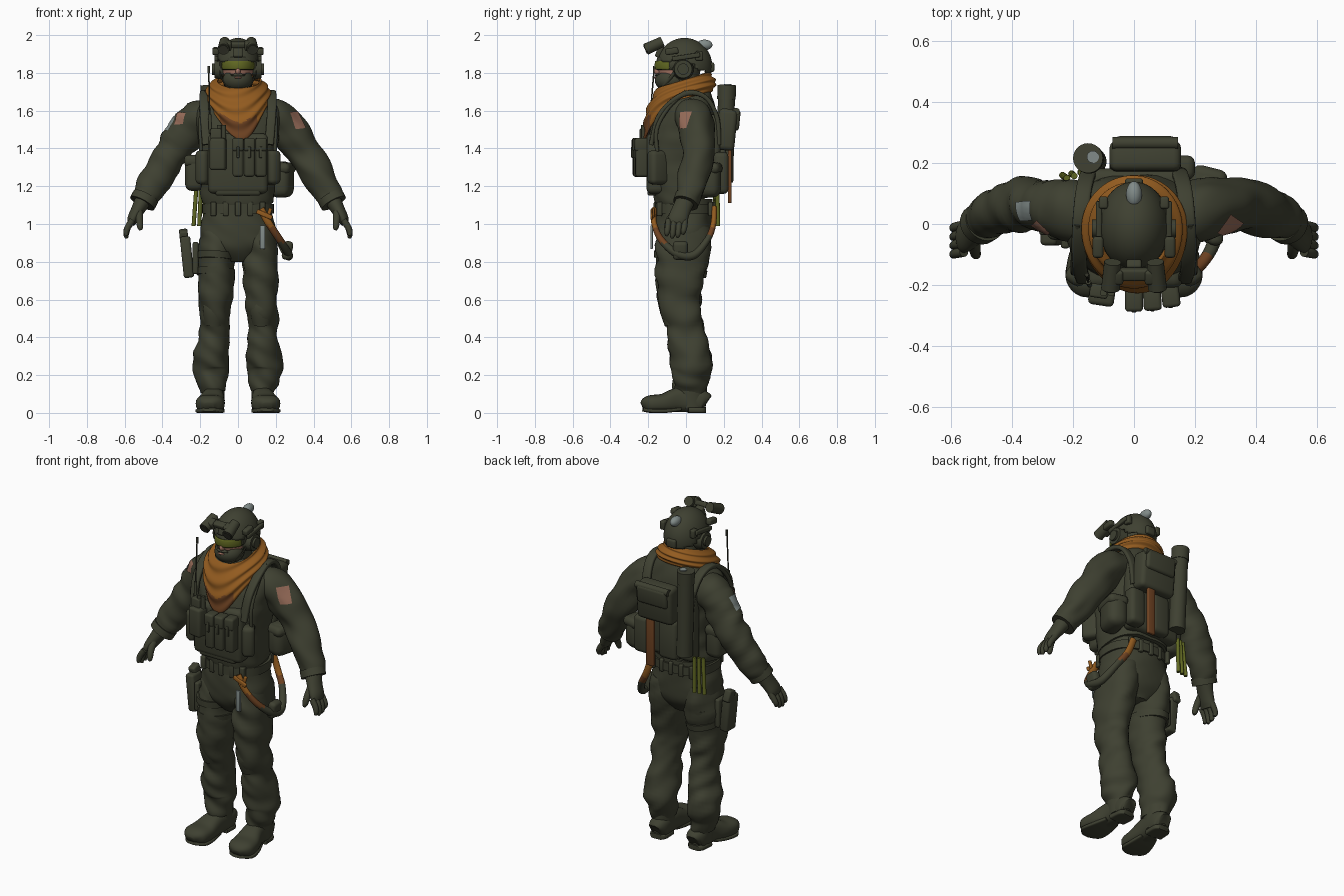
import bpy, bmesh, math
from mathutils import Vector, Matrix, Euler, noise


def material(name, rgb):
    m = bpy.data.materials.new(name)
    m.diffuse_color = (*rgb, 1)
    return m


OLIVE = material("olive cloth", (.049, .052, .031))
DARK = material("dark olive", (.036, .037, .024))
ORANGE = material("orange cloth", (.29, .105, .014))
BROWN = material("brown webbing", (.16, .056, .016))
SKIN = material("skin", (.36, .17, .12))
PATCH = material("faded pink", (.31, .15, .10))
GREEN = material("yellow green", (.12, .14, .016))
GREY = material("pale grey", (.22, .26, .25))


def finish(name, bm, mats, angle=45, rule=None):
    bmesh.ops.recalc_face_normals(bm, faces=bm.faces)
    me = bpy.data.meshes.new(name)
    if rule:
        for f in bm.faces:
            f.material_index = rule(f.calc_center_median())
    bm.to_mesh(me)
    bm.free()
    for m in (mats if isinstance(mats, list) else [mats]):
        me.materials.append(m)
    me.shade_smooth()
    me.set_sharp_from_angle(angle=math.radians(angle))
    ob = bpy.data.objects.new(name, me)
    bpy.context.collection.objects.link(ob)
    return ob


def skin_rings(rings, caps=True):
    bm = bmesh.new()
    vs = [[bm.verts.new(p) for p in r] for r in rings]
    n = len(vs[0])
    for a, b in zip(vs, vs[1:]):
        for k in range(n):
            bm.faces.new((a[k], a[(k + 1) % n], b[(k + 1) % n], b[k]))
    if caps:
        bm.faces.new(vs[0])
        bm.faces.new(vs[-1])
    return bm


def spline(pts, sub):
    P = [Vector(p) for p in pts]
    out = []
    for i in range(len(P) - 1):
        a, b, c, d = P[max(i - 1, 0)], P[i], P[i + 1], P[min(i + 2, len(P) - 1)]
        for k in range(sub):
            t = k / sub
            out.append((b * 2 + (c - a) * t + (a * 2 - b * 5 + c * 4 - d) * t * t
                        + (b * 3 - a - c * 3 + d) * t ** 3) * .5)
    return out + [P[-1]]


def tube(name, pts, mat, up=None, s=1, n=24, sub=6, square=2, folds=0, rule=None):
    """Loft through (x, y, z, side radius, up radius) points."""
    pts = spline([(s * p[0], *p[1:]) for p in pts], sub)
    pos = [Vector(p[:3]) for p in pts]
    if up is None:
        d = pos[-1] - pos[0]
        up = [0, 0, 0]
        up[min(range(3), key=lambda i: abs(d[i]))] = 1
    up = Vector(up)
    rings = []
    for i, p in enumerate(pts):
        t = (pos[min(i + 1, len(pos) - 1)] - pos[max(i - 1, 0)]).normalized()
        side = t.cross(up).normalized()
        nrm = side.cross(t)
        ring = []
        for k in range(n):
            a = 2 * math.pi * k / n
            c, e = math.cos(a), math.sin(a)
            q = 2 / square
            o = side * p[3] * math.copysign(abs(c) ** q, c) + nrm * p[4] * math.copysign(abs(e) ** q, e)
            v = pos[i] + o
            if folds:
                v += o.normalized() * folds * noise.noise(Vector((v.x * 8, v.y * 8, v.z * 14 + v.x * 9)))
            ring.append(v)
        rings.append(ring)
    return finish(name, skin_rings(rings), mat, 50, rule)


def rod(name, a, b, r, mat, s=1, r2=None, n=18):
    return tube(name, [(*a, r, r), (*b, r2 or r, r2 or r)], mat, s=s, n=n, sub=1)


def box(name, c, size, mat=OLIVE, bev=.012, rot=(0, 0, 0), s=1):
    bm = bmesh.new()
    bmesh.ops.create_cube(bm, size=1, matrix=Matrix.Diagonal((*size, 1)))
    bmesh.ops.bevel(bm, geom=bm.edges[:], offset=min(bev, min(size) * .45), segments=3,
                    profile=.5, affect='EDGES')
    rot = Euler((rot[0], s * rot[1], s * rot[2]))
    bm.transform(Matrix.Translation((s * c[0], c[1], c[2])) @ rot.to_matrix().to_4x4())
    return finish(name, bm, mat, 40)


def ball(name, c, r, mat, keep=None, thick=0, rule=None):
    bm = bmesh.new()
    bmesh.ops.create_uvsphere(bm, u_segments=48, v_segments=40, radius=1)
    bm.transform(Matrix.Translation(c) @ Matrix.Diagonal((*r, 1)))
    if keep:
        bmesh.ops.delete(bm, geom=[v for v in bm.verts if not keep(v.co)], context='VERTS')
    ob = finish(name, bm, mat, rule=rule)
    if thick:
        ob.modifiers.new("thickness", 'SOLIDIFY').thickness = thick
    return ob


def patch(name, c, size, normal, target, mat):
    """Thin badge wrapped onto a sleeve."""
    bm = bmesh.new()
    bmesh.ops.create_grid(bm, x_segments=10, y_segments=10, size=.5)
    rot = Vector(normal).to_track_quat('Z', 'Y').to_matrix().to_4x4()
    bm.transform(Matrix.Translation(c) @ rot @ Matrix.Diagonal((*size, 1, 1)))
    w = finish(name, bm, mat).modifiers.new("wrap", 'SHRINKWRAP')
    w.target, w.offset, w.wrap_mode = target, .005, 'OUTSIDE_SURFACE'


Y, X, Z = (0, 1, 0), (1, 0, 0), (0, 0, 1)

# torso: trousers seat, jacket, belt
tube("trousers_seat", [(0, -.012, .8, .07, .085), (0, -.012, .87, .18, .135), (0, -.012, .95, .202, .148),
     (0, -.01, 1.05, .183, .148), (0, -.005, 1.14, .175, .145)], OLIVE, Y, n=40, square=2.4, folds=.008)
tube("jacket", [(0, -.005, 1.12, .186, .155), (0, -.012, 1.17, .194, .162), (0, -.02, 1.28, .194, .168),
     (0, -.02, 1.4, .205, .178), (0, -.005, 1.5, .222, .17), (0, .015, 1.59, .225, .145),
     (0, .025, 1.66, .175, .12), (0, .02, 1.72, .09, .09)], OLIVE, Y, n=48, square=2.5, folds=.012)
tube("belt", [(0, -.008, 1.055, .19, .156), (0, -.008, 1.105, .19, .156)], OLIVE, Y, n=48, sub=2, square=2.4)
for i, x in enumerate((-.13, -.065, 0, .065, .13)):
    box(f"belt_front_loop_{i}", (x, -.156 + abs(x) * .12, 1.08), (.03, .03, .075), OLIVE, .006)
    box(f"belt_back_loop_{i}", (x, .143 - abs(x) * .1, 1.08), (.025, .025, .075), OLIVE, .006)

# limbs, built on both sides
arms = {}
for s, side in ((1, "left"), (-1, "right")):
    tube(side + "_leg", [(.1, -.01, .98, .09, .13), (.113, -.012, .86, .102, .143), (.12, -.033, .72, .096, .126),
         (.124, -.032, .57, .086, .11), (.127, -.005, .47, .08, .095), (.135, .01, .36, .086, .106),
         (.142, .033, .25, .094, .106), (.136, .025, .18, .078, .092), (.13, .02, .11, .06, .08)],
         OLIVE, Y, s, n=32, folds=.02)
    tube(side + "_knee_pad", [(.125, -.078, .62, .05, .045), (.125, -.088, .55, .062, .05),
         (.127, -.068, .47, .05, .045)], OLIVE, Y, s)
    # boots
    tube(side + "_boot_shaft", [(.128, .03, .03, .055, .075), (.13, .025, .12, .06, .078),
         (.132, .025, .2, .065, .08)], OLIVE, Y, s)
    tube(side + "_boot_foot", [(.125, .108, .05, .035, .045), (.125, .08, .062, .054, .06),
         (.13, -.03, .07, .058, .066), (.143, -.12, .052, .074, .05), (.15, -.185, .048, .074, .046),
         (.153, -.215, .043, .056, .037), (.154, -.232, .036, .025, .02)], OLIVE, Z, s, square=2.6)
    tube(side + "_boot_heel", [(.125, .105, .015, .035, .015), (.126, .08, .015, .053, .015),
         (.13, .01, .015, .055, .015)], OLIVE, Z, s, square=5)
    tube(side + "_boot_sole", [(.133, -.03, .02, .05, .01), (.143, -.11, .011, .07, .011),
         (.15, -.185, .011, .074, .011), (.154, -.228, .018, .03, .01)], OLIVE, Z, s, square=5)
    # sleeves and gloves
    arms[side] = tube(side + "_sleeve", [(.13, .03, 1.575, .085, .1), (.215, .045, 1.553, .1, .1),
         (.282, .058, 1.475, .1, .09), (.352, .068, 1.375, .092, .086), (.42, .048, 1.265, .084, .083),
         (.475, .022, 1.17, .073, .07), (.505, 0, 1.115, .066, .062)], OLIVE, Y, s, n=32, folds=.016)
    tube(side + "_cuff", [(.488, .01, 1.145, .072, .068), (.507, -.002, 1.11, .072, .068)], OLIVE, Y, s, sub=3)
    tube(side + "_palm", [(.5, 0, 1.13, .045, .05), (.53, -.025, 1.075, .036, .05),
         (.555, -.042, 1.03, .03, .052), (.566, -.048, 1.0, .02, .046)], OLIVE, Y, s)
    for i in range(4):
        y, l = -.092 + i * .029, (.0, .012, .008, -.008)[i]
        tube(f"{side}_finger_{i}", [(.558, y, 1.02, .017, .016), (.582, y - .004, .985, .017, .016),
             (.592, y - .008, .955 - l, .014, .014), (.588, y - .012, .938 - l, .008, .008)], OLIVE, Y, s, 12, 4)
    tube(side + "_thumb", [(.525, -.05, 1.07, .022, .022), (.522, -.085, 1.025, .019, .019),
         (.518, -.1, .985, .016, .016), (.514, -.102, .968, .008, .008)], OLIVE, Y, s, 12, 4)
    # shoulder straps of the vest
    tube(side + "_shoulder_strap", [(.165, -.185, 1.42, .012, .024), (.176, -.15, 1.56, .012, .024),
         (.18, -.075, 1.65, .012, .025), (.175, .02, 1.695, .014, .026), (.165, .11, 1.665, .012, .026),
         (.15, .165, 1.56, .012, .026), (.14, .175, 1.42, .012, .026)], OLIVE, X, s, 16, 6, 4)
    tube(side + "_strap_hose", [(.195, -.15, 1.36, .011, .011), (.198, -.155, 1.5, .011, .011),
         (.195, -.09, 1.62, .011, .011), (.185, 0, 1.7, .011, .011)], OLIVE, X, s, 10)
    # headset and helmet fittings
    rod(side + "_ear_cup", (.08, -.015, 1.82), (.125, -.015, 1.82), .056, OLIVE, s, .047, 28)
    rod(side + "_ear_cap", (.122, -.015, 1.82), (.138, -.015, 1.82), .03, OLIVE, s)
    box(side + "_helmet_rail", (.115, .0, 1.885), (.02, .15, .025), OLIVE, .006, (.15, 0, 0), s)
    box(side + "_helmet_lamp", (.118, -.075, 1.915), (.035, .07, .035), OLIVE, .01, (.15, 0, 0), s)
    box(side + "_rear_rail", (.1, .07, 1.89), (.03, .04, .05), OLIVE, .008, s=s)
    tube(side + "_chin_strap", [(.1, -.03, 1.86, .004, .009), (.092, -.07, 1.79, .004, .009),
         (.06, -.12, 1.73, .004, .009), (0, -.145, 1.715, .004, .009)], OLIVE, Y, s, 8)
    tube(side + "_goggle_strap", [(.095, .0, 1.85, .006, .02), (.09, -.09, 1.845, .006, .022)], OLIVE, Z, s, 10)
    # flipped up night goggles
    rod(side + "_night_tube", (.077, -.212, 1.925), (.07, -.125, 1.965), .031, OLIVE, s, .028)
    rod(side + "_night_lens", (.0775, -.216, 1.923), (.077, -.205, 1.928), .025, DARK, s)
    box(side + "_night_block", (.055, -.17, 1.945), (.04, .05, .05), OLIVE, .01, (.43, 0, 0), s)
patch("left_shoulder_patch", (.315, -.012, 1.55), (.075, .1), (.75, -.5, .45), arms["left"], PATCH)
patch("right_shoulder_patch", (-.31, -.02, 1.56), (.06, .07), (-.65, -.6, .45), arms["right"], PATCH)
patch("right_round_patch", (-.362, .04, 1.535), (.07, .085), (-.83, -.1, .5), arms["right"], GREY)

# head, beard, goggles
rod("neck", (0, .01, 1.65), (0, -.01, 1.8), .075, OLIVE)
ball("head", (0, -.035, 1.825), (.083, .112, .115), [SKIN, OLIVE], rule=lambda c: int(c.y > -.07))
ball("beard", (0, -.08, 1.762), (.081, .085, .064), OLIVE, lambda c: c.z < 1.792 + abs(c.x) * .2)
ball("mouth", (0, -.16, 1.775), (.02, .01, .006), SKIN)
ball("moustache", (0, -.148, 1.788), (.037, .016, .009), OLIVE)
ball("nose", (0, -.15, 1.81), (.014, .02, .02), SKIN)
ball("goggle_frame", (0, -.045, 1.845), (.091, .114, .1), OLIVE,
     lambda c: c.y < -.06 and 1.808 < c.z < 1.885, .004)
ball("goggle_lens", (0, -.045, 1.84), (.094, .121, .1), GREEN,
     lambda c: c.y < -.09 and 1.815 < c.z < 1.866, .005)

# helmet with mount and strobe
ball("helmet", (0, -.008, 1.835), (.116, .147, .15), OLIVE,
     lambda c: c.z > 1.825 - .25 * c.y + (.02 if abs(c.y + .015) < .05 else 0), .01)
box("helmet_mount", (0, -.14, 1.915), (.05, .03, .07), OLIVE, .008, (-.35, 0, 0))
box("night_bridge", (0, -.165, 1.95), (.13, .04, .03), OLIVE, .008, (.4, 0, 0))
box("helmet_back_dial", (0, .135, 1.83), (.06, .03, .05), OLIVE, .01)
ball("helmet_strobe", (0, .098, 1.948), (.026, .042, .028), GREY)

# scarf: a tilted draped collar ending in a front point
rings = []
for j in range(33):
    v, ring = j / 32, []
    for k in range(96):
        a = 2 * math.pi * k / 96
        c, e = math.cos(a), math.sin(a)
        f = (1 - e) / 2
        bulge = .03 * math.sin(math.pi * v) + .007 * math.sin(v * 21 + c * 2.2) * (1 - v * .5)
        rx = .118 + .04 * v + bulge
        ry = .135 + (.07 if e < 0 else .015) * v + bulge
        z0, z1 = 1.805 - .085 * f, 1.70 - .10 * f - .155 * f ** 6
        ring.append((rx * c + .02 * v * f ** 6, -.015 + ry * e, z0 + (z1 - z0) * v))
    rings.append(ring)
scarf = finish("scarf", skin_rings(rings, caps=False), [ORANGE, BROWN], 60,
               lambda c: int(c.z < 1.53 + abs(c.x - .01) * .55 and c.y < -.1 and abs(c.x) < .1))
scarf.modifiers.new("thickness", 'SOLIDIFY').thickness = .01

# chest rig
box("vest_front", (0, -.16, 1.32), (.32, .1, .32), OLIVE, .03)
box("vest_back", (0, .14, 1.37), (.34, .085, .42), OLIVE, .03)
for i, x in enumerate((0, .06, .12)):
    box(f"magazine_pouch_{i}", (x, -.245 + x * x, 1.35), (.056, .075, .2), OLIVE, .014, (0, 0, x))
    box(f"magazine_flap_{i}", (x, -.25 + x * x, 1.42), (.059, .075, .07), OLIVE, .012, (0, 0, x))
    box(f"magazine_tab_{i}", (x, -.284 + x * x, 1.38), (.016, .012, .06), OLIVE, .004)
box("radio_pouch", (-.105, -.23, 1.37), (.085, .075, .17), OLIVE, .015, (0, 0, -.15))
box("radio", (-.115, -.22, 1.46), (.06, .045, .09), OLIVE, .008, (0, 0, -.15))
for i, x in enumerate((-.075, -.1)):
    rod(f"radio_knob_{i}", (x, -.225, 1.44), (x, -.225, 1.525), .012, OLIVE)
rod("antenna_base", (-.145, -.2, 1.48), (-.15, -.19, 1.58), .009, OLIVE)
rod("antenna", (-.15, -.19, 1.57), (-.155, -.168, 1.83), .004, DARK, n=8)
rod("antenna_tip", (-.155, -.169, 1.8), (-.155, -.167, 1.835), .007, DARK, n=8)
box("vest_lower_flap", (0, -.18, 1.2), (.24, .05, .1), OLIVE, .015)
for s, side in ((1, "left"), (-1, "right")):
    box(side + "_front_side_pouch", (.172, -.145, 1.3), (.07, .12, .18), OLIVE, .025, (0, 0, .6), s)
box("left_side_pouch", (.23, .1, 1.235), (.115, .17, .19), OLIVE, .045, (0, 0, -.25))
box("left_side_pouch_flap", (.233, .1, 1.295), (.118, .175, .06), OLIVE, .028, (0, 0, -.25))
box("right_side_pouch", (-.23, .02, 1.27), (.1, .14, .19), OLIVE, .035)
box("right_side_pouch_flap", (-.233, .02, 1.335), (.104, .144, .06), OLIVE, .022)

# back gear
box("back_pack", (.037, .215, 1.5), (.235, .1, .22), OLIVE, .025, (-.1, 0, 0))
box("back_pack_flap", (.037, .255, 1.55), (.2, .06, .11), OLIVE, .018, (-.1, 0, 0))
rod("back_pack_roll", (-.07, .265, 1.595), (.145, .265, 1.595), .02, OLIVE)
box("lower_back_pouch", (.15, .185, 1.27), (.1, .08, .22), OLIVE, .025)
box("middle_back_pouch", (-.02, .18, 1.28), (.12, .07, .24), OLIVE, .025)
box("back_strap", (.075, .232, 1.29), (.05, .02, .36), BROWN, .006)
rod("tall_tube", (-.135, .205, 1.22), (-.15, .215, 1.72), .045, OLIVE, n=24)
rod("tall_tube_cap", (-.148, .214, 1.66), (-.151, .216, 1.735), .049, OLIVE, n=24)
rod("tall_tube_lid", (-.135, .22, 1.73), (-.135, .22, 1.741), .02, GREY)
for i in range(3):
    rod(f"light_stick_{i}", (-.22 + i * .024, .15 + i * .008, 1.2), (-.235 + i * .03, .16 + i * .005, .99), .011, GREEN, n=12)

# hip lanyard with hanging tool
tube("lanyard", [(.12, -.17, 1.08, .014, .02), (.165, -.168, 1.0, .015, .02), (.222, -.13, .915, .018, .02),
     (.265, -.05, .845, .022, .022), (.262, .04, .835, .022, .022), (.215, .115, .92, .017, .02),
     (.165, .145, 1.0, .015, .02), (.13, .15, 1.09, .014, .02)], [OLIVE, ORANGE, BROWN], X, n=14,
     rule=lambda c: 1 if c.z > .985 else 2 if c.z > (.9 if c.y < 0 else .94) else 0)
box("lanyard_pouch", (.262, -.03, .86), (.05, .08, .1), OLIVE, .02, (0, .2, 0))
box("orange_clip", (.14, -.182, 1.05), (.09, .014, .024), ORANGE, .005, (0, .4, 0))
box("orange_loop", (.165, -.172, 1.06), (.02, .014, .05), ORANGE, .005, (0, .3, 0))
box("hanging_tool", (.13, -.182, .93), (.028, .014, .125), GREY, .004)

# thigh holster
for i, z in enumerate((.745, .83)):
    tube(f"thigh_strap_{i}", [(-.119, -.027, z - .018, .1, .134 + i * .008), (-.117, -.024, z + .018, .102, .138 + i * .008)],
         OLIVE, Y, n=36, sub=2)
box("holster_plate", (-.225, -.025, .82), (.03, .11, .17), OLIVE, .01)
box("holster", (-.27, -.025, .825), (.055, .09, .22), OLIVE, .014, (0, -.1, 0))
box("holster_grip", (-.287, .0, .935), (.045, .06, .07), OLIVE, .01, (.3, -.1, 0))
